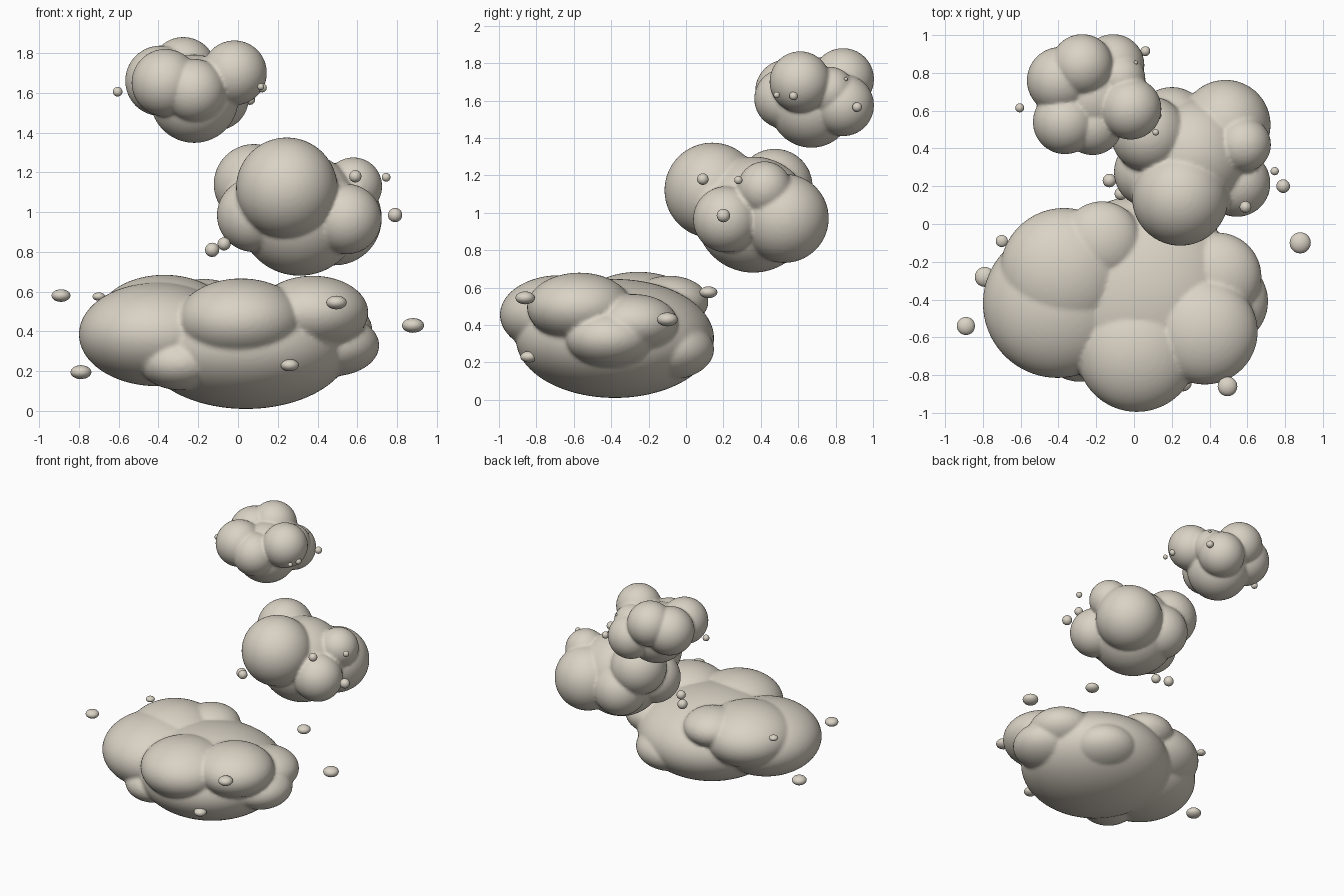
import bpy, bmesh
from mathutils import Matrix

stone = bpy.data.materials.new("warm_grey")
stone.diffuse_color = (0.70, 0.65, 0.56, 1)


def blobs(name, balls, flat=1.0, fuse=0.0):
    """One object from (x, y, z, r[, own flatness]) balls, optionally fused."""
    bm = bmesh.new()
    for x, y, z, r, *own in balls:
        f = own[0] if own else flat
        m = Matrix.Translation((x, y, z)) @ Matrix.Diagonal((1, 1, f, 1))
        bmesh.ops.create_icosphere(bm, subdivisions=5 if fuse else 3,
                                   radius=r, matrix=m)
    me = bpy.data.meshes.new(name)
    bm.to_mesh(me)
    bm.free()
    me.materials.append(stone)
    ob = bpy.data.objects.new(name, me)
    bpy.context.collection.objects.link(ob)
    if fuse:
        rm = ob.modifiers.new("fuse", 'REMESH')
        rm.mode = 'VOXEL'
        rm.voxel_size = fuse
        rm.use_smooth_shade = True
        sm = ob.modifiers.new("soften", 'SMOOTH')
        sm.factor = 0.5
        sm.iterations = 3
    for p in me.polygons:
        p.use_smooth = True
    return ob


# Large flattened lower cloud: core, then puffs
blobs("large_cloud", [
    (0.04, -0.38, 0.328, 0.53, 0.6),
    (-0.405, -0.42, 0.385, 0.395),
    (0.015, -0.675, 0.455, 0.32),
    (0.375, -0.57, 0.495, 0.28),
    (0.475, -0.41, 0.33, 0.235),
    (0.44, -0.28, 0.41, 0.235),
    (-0.37, -0.255, 0.46, 0.34),
    (-0.17, -0.09, 0.525, 0.21),
    (-0.29, -0.63, 0.24, 0.205),
    (0.20, -0.10, 0.27, 0.25),
], 0.66, 0.013)
blobs("large_cloud_droplets", [
    (-0.89, -0.54, 0.58, 0.048), (-0.79, -0.28, 0.195, 0.053),
    (-0.70, -0.09, 0.575, 0.032), (0.495, -0.86, 0.545, 0.052),
    (0.26, -0.84, 0.23, 0.046), (0.88, -0.10, 0.43, 0.056),
    (0.49, 0.12, 0.575, 0.048),
], 0.66)

# Medium round cloud
blobs("medium_cloud", [
    (0.31, 0.36, 0.99, 0.31),
    (0.245, 0.14, 1.12, 0.255),
    (0.08, 0.475, 1.14, 0.202),
    (0.08, 0.275, 0.985, 0.186),
    (0.58, 0.42, 1.13, 0.145),
    (0.485, 0.525, 0.97, 0.238),
    (0.545, 0.215, 0.965, 0.177),
    (0.20, 0.53, 0.96, 0.195),
], 1.0, 0.012)
blobs("medium_cloud_droplets", [
    (-0.13, 0.23, 0.81, 0.036), (-0.07, 0.16, 0.84, 0.033),
    (0.79, 0.20, 0.985, 0.036), (0.59, 0.09, 1.18, 0.031),
    (0.745, 0.28, 1.175, 0.022),
])

# Small upper cloud
blobs("small_cloud", [
    (-0.22, 0.67, 1.57, 0.222),
    (-0.275, 0.84, 1.715, 0.165),
    (-0.365, 0.54, 1.65, 0.17),
    (-0.018, 0.61, 1.70, 0.163),
    (-0.22, 0.525, 1.61, 0.16),
    (-0.39, 0.76, 1.66, 0.177),
    (-0.11, 0.84, 1.575, 0.165),
    (-0.07, 0.77, 1.65, 0.13),
], 1.0, 0.01)
blobs("small_cloud_droplets", [
    (-0.605, 0.615, 1.605, 0.024), (0.06, 0.915, 1.565, 0.026),
    (0.115, 0.485, 1.63, 0.017), (0.122, 0.575, 1.625, 0.023),
    (0.01, 0.855, 1.715, 0.01),
])
